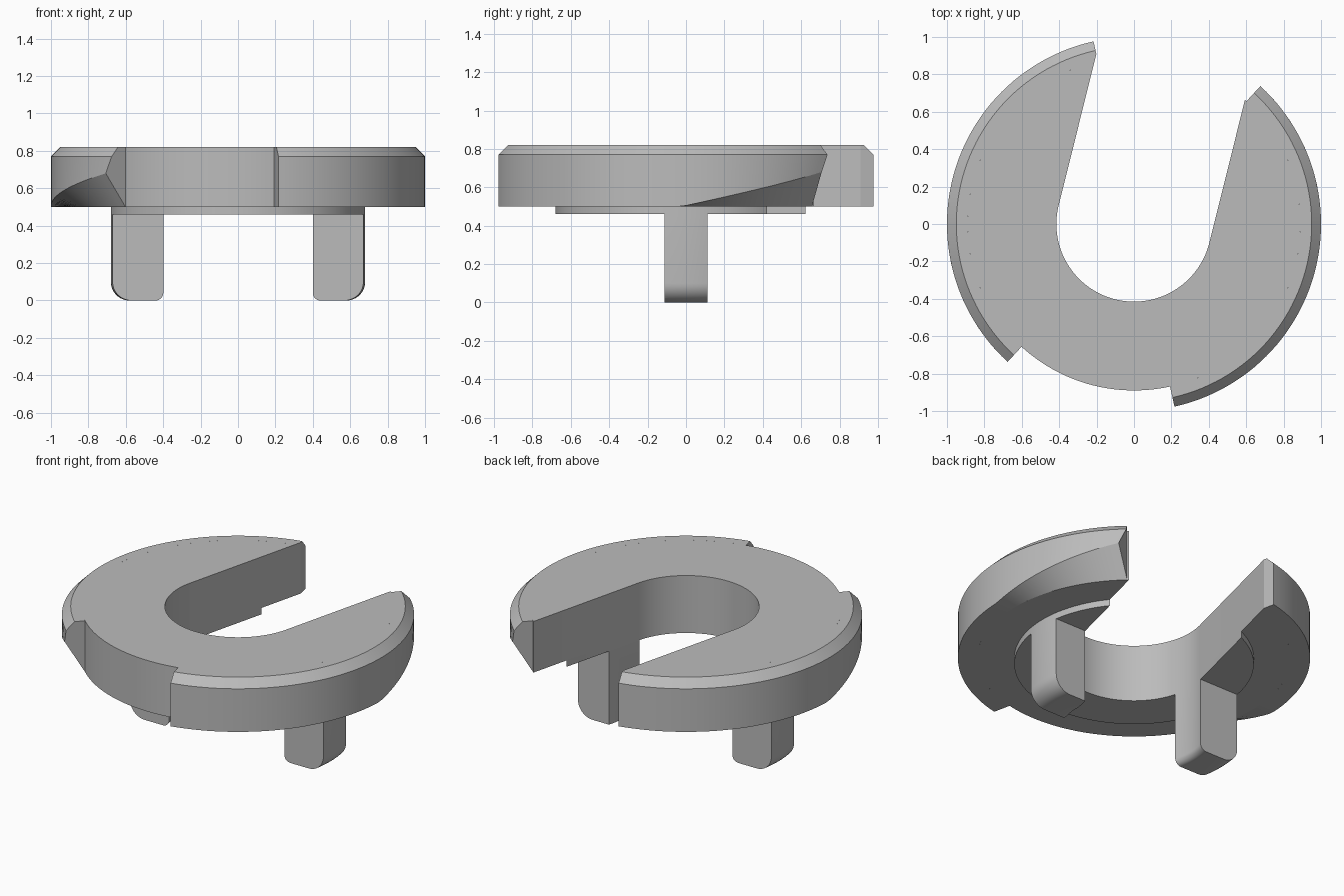
import bpy, bmesh
from math import radians, degrees, cos, sin, acos
from mathutils import Vector

cube = bpy.data.objects.get("Cube")
if cube:
    bpy.data.objects.remove(cube)

grey = bpy.data.materials.new("plain_grey")
grey.use_nodes = True
colour = (0.5, 0.5, 0.5, 1)
grey.diffuse_color = colour
grey.node_tree.nodes["Principled BSDF"].inputs["Base Color"].default_value = colour

HOLE, CORE, COLLAR = 0.415, 0.89, 0.68
BOTTOM, TOP = 0.5, 0.82
TILT = -14                      # slot direction, turned from straight back
STEP = 2.5
ACROSS = Vector((cos(radians(TILT)), sin(radians(TILT)), 0))


def polar(r, angle, z):
    return Vector((r * cos(radians(angle)), r * sin(radians(angle)), z))


def arc(r, start, end, count, z=0):
    return [polar(r, start + (end - start) * i / count, z) for i in range(count + 1)]


def finish(name, bm):
    bmesh.ops.recalc_face_normals(bm, faces=bm.faces)
    mesh = bpy.data.meshes.new(name)
    bm.to_mesh(mesh)
    bm.free()
    mesh.materials.append(grey)
    obj = bpy.data.objects.new(name, mesh)
    bpy.context.collection.objects.link(obj)
    bpy.ops.object.select_all(action='DESELECT')
    obj.select_set(True)
    bpy.context.view_layer.objects.active = obj
    bpy.ops.object.shade_smooth_by_angle(angle=radians(25))


def loft(sections):
    """Closed sections bridged in order, capped at both ends."""
    bm = bmesh.new()
    rows = [[bm.verts.new(p) for p in s] for s in sections]
    n = len(rows[0])
    for a, b in zip(rows, rows[1:]):
        for i in range(n):
            j = (i + 1) % n
            bm.faces.new((a[i], a[j], b[j], b[i]))
    bm.faces.new(rows[0])
    bm.faces.new(rows[-1])
    return bm


def trim(bm, point, normal, only_back=False):
    """Remove what lies on the normal's side of a plane and close the cut."""
    faces = [f for f in bm.faces
             if not only_back or f.calc_center_median().y > 0.3]
    edges = {e for f in faces for e in f.edges}
    verts = {v for f in faces for v in f.verts}
    bmesh.ops.bisect_plane(bm, geom=list(verts) + list(edges) + faces, dist=1e-6,
                           plane_co=point, plane_no=normal, clear_outer=True)
    rim = [e for e in bm.edges if e.is_boundary]
    if rim:
        bmesh.ops.holes_fill(bm, edges=rim, sides=0)


def slotted_plate(name, r, z0, z1):
    spread = degrees(acos(HOLE / r))
    outline = arc(r, 180 + TILT - spread, 360 + TILT + spread, 122)
    outline += arc(HOLE, 360 + TILT, 180 + TILT, 72)
    finish(name, loft([[p + Vector((0, 0, z)) for p in outline] for z in (z0, z1)]))


# Main plate and the shallow collar beneath it
slotted_plate("slotted_disc", CORE, BOTTOM, TOP)
slotted_plate("lower_collar", COLLAR, 0.46, BOTTOM)


# Chamfered rim segments with a rising undercut at the tail
def rim_segment(name, start, side):
    sections = []
    for k in range(51):
        a = start + k * STEP
        u = max(0, (k - 31) / 19)
        low = BOTTOM + (0.005 + 0.175 * u if k >= 31 else 0)
        sections.append([polar(CORE, a, BOTTOM), polar(1, a - STEP * u, low),
                         polar(1, a, 0.77), polar(0.95, a, TOP),
                         polar(CORE, a, TOP)])
    bm = loft(sections)
    trim(bm, ACROSS * HOLE * side, ACROSS * -side, only_back=True)
    finish(name, bm)


rim_segment("right_rim", 102.5, -1)
rim_segment("left_rim", 282.5, 1)


# Legs: curved with the collar, rounded at the foot, flat on front and back
def fillet(cr, cz, radius, start):
    return [(cr + radius * cos(radians(start + t)), cz + radius * sin(radians(start + t)))
            for t in range(0, 91, 10)]


profile = [(HOLE, 0.46)] + fillet(HOLE + 0.04, 0.04, 0.04, 180)
profile += fillet(COLLAR - 0.1, 0.1, 0.1, 270) + [(COLLAR, 0.46)]

for name, facing in (("left_leg", 0), ("right_leg", 180)):
    bm = loft([[polar(r, facing + k * STEP, z) for r, z in profile]
               for k in range(-8, 9)])
    for s in (-1, 1):
        trim(bm, Vector((0, 0.112 * s, 0)), Vector((0, s, 0)))
    if facing == 0:
        trim(bm, ACROSS * HOLE, -ACROSS)
    finish(name, bm)
